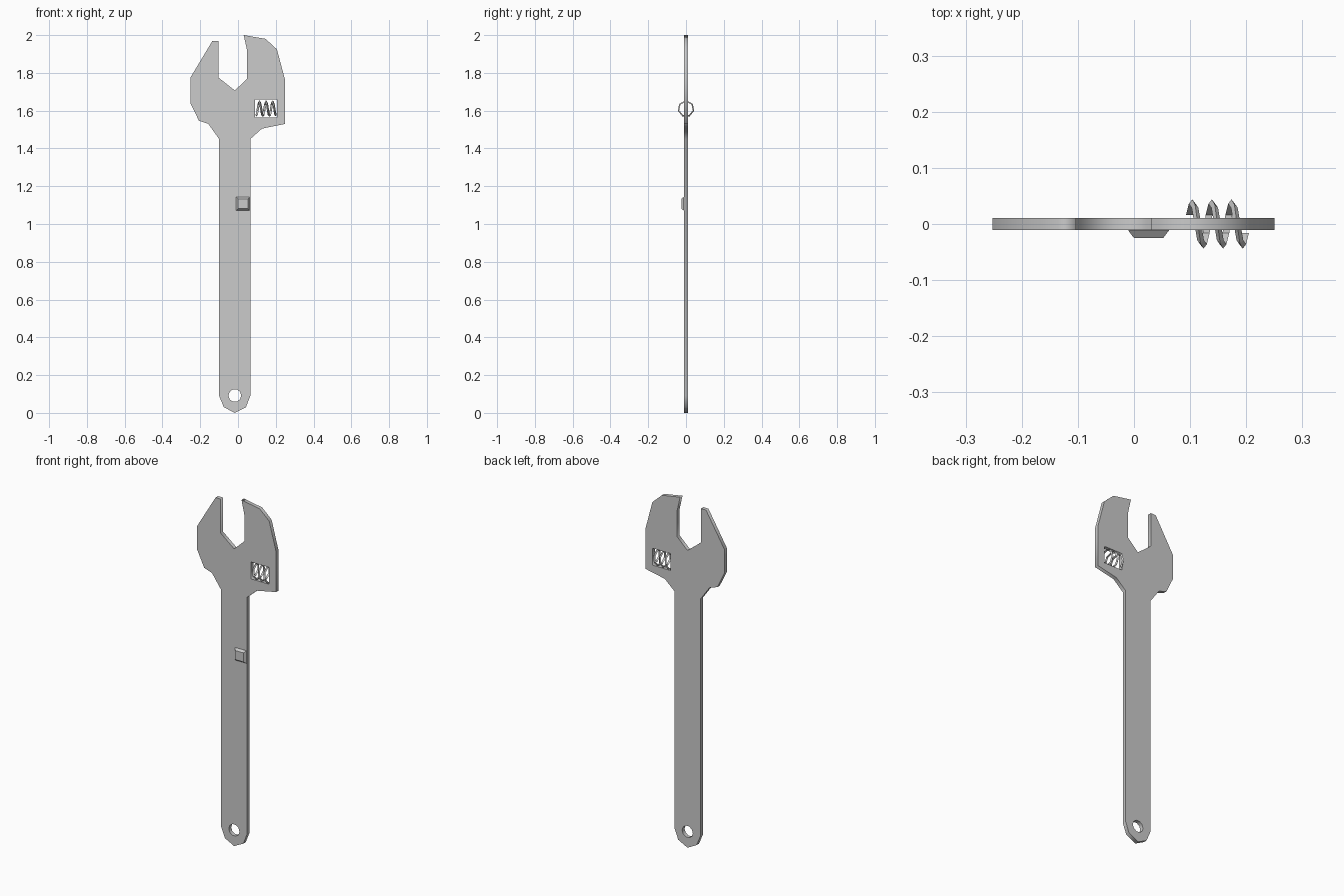
import bpy, bmesh
from math import sin, cos, pi

if "Cube" in bpy.data.objects:
    bpy.data.objects.remove(bpy.data.objects["Cube"])


def mesh_object(name, bm):
    bmesh.ops.recalc_face_normals(bm, faces=bm.faces)
    me = bpy.data.meshes.new(name)
    bm.to_mesh(me)
    bm.free()
    ob = bpy.data.objects.new(name, me)
    bpy.context.collection.objects.link(ob)
    return ob


def plate(name, loops, half):
    """Flat plate in the x-z plane; the first loop is the outline, the rest are holes."""
    cu = bpy.data.curves.new(name, 'CURVE')
    cu.dimensions = '2D'
    cu.fill_mode = 'BOTH'
    cu.extrude = half
    for pts in loops:
        sp = cu.splines.new('POLY')
        sp.points.add(len(pts) - 1)
        for p, (x, z) in zip(sp.points, pts):
            p.co = (x, z, 0, 1)
        sp.use_cyclic_u = True
    tmp = bpy.data.objects.new(name + "_curve", cu)
    bpy.context.collection.objects.link(tmp)
    bpy.context.view_layer.update()
    me = bpy.data.meshes.new_from_object(tmp.evaluated_get(bpy.context.evaluated_depsgraph_get()))
    bpy.data.objects.remove(tmp)
    bm = bmesh.new()
    bm.from_mesh(me)
    bpy.data.meshes.remove(me)
    bmesh.ops.remove_doubles(bm, verts=bm.verts, dist=1e-5)
    for v in bm.verts:
        x, z, d = v.co
        v.co = (x, -d, z)
    return mesh_object(name, bm)


# wrench body: handle, fixed jaw and movable jaw in one outline
outline = [
    (-0.10, 0.09), (-0.075, 0.03), (-0.017, 0.0), (0.042, 0.03), (0.065, 0.09),
    (0.065, 1.45), (0.127, 1.505), (0.25, 1.53), (0.25, 1.76), (0.206, 1.925),
    (0.146, 1.98), (0.03, 2.0), (0.048, 1.92), (0.048, 1.768), (-0.017, 1.707),
    (-0.103, 1.775), (-0.103, 1.97), (-0.135, 1.97), (-0.252, 1.775), (-0.252, 1.64),
    (-0.207, 1.547), (-0.157, 1.53), (-0.10, 1.45)]
hang_hole = [(-0.017 + 0.034 * cos(i * pi / 5), 0.092 + 0.034 * sin(i * pi / 5)) for i in range(10)]
window = [(0.09, 1.563), (0.206, 1.563), (0.206, 1.66), (0.09, 1.66)]
plate("wrench_body", [outline, hang_hole, window], 0.011)

# adjusting screw: low-poly helix with a triangular thread section
bm = bmesh.new()
rings = []
for i in range(21):
    a = pi / 2 + (i - 3) * 2 * pi / 7
    x = 0.105 + 0.035 * a / (2 * pi)
    rings.append([bm.verts.new((x + dx, r * cos(a), 1.61 + r * sin(a)))
                  for r, dx in ((0.037, -0.006), (0.045, 0), (0.037, 0.006))])
for a, b in zip(rings, rings[1:]):
    for j in range(3):
        k = (j + 1) % 3
        bm.faces.new((a[j], a[k], b[k], b[j]))
bm.faces.new(rings[0])
bm.faces.new(rings[-1])
mesh_object("adjusting_screw", bm)

# raised square stud on the front of the handle
bm = bmesh.new()
levels = []
for y, h in ((-0.009, 0.036), (-0.012, 0.036), (-0.025, 0.026)):
    levels.append([bm.verts.new((0.026 + sx * h, y, 1.107 + sz * h))
                   for sx, sz in ((-1, -1), (1, -1), (1, 1), (-1, 1))])
for a, b in zip(levels, levels[1:]):
    for j in range(4):
        k = (j + 1) % 4
        bm.faces.new((a[j], a[k], b[k], b[j]))
bm.faces.new(levels[0])
bm.faces.new(levels[-1])
mesh_object("handle_stud", bm)
